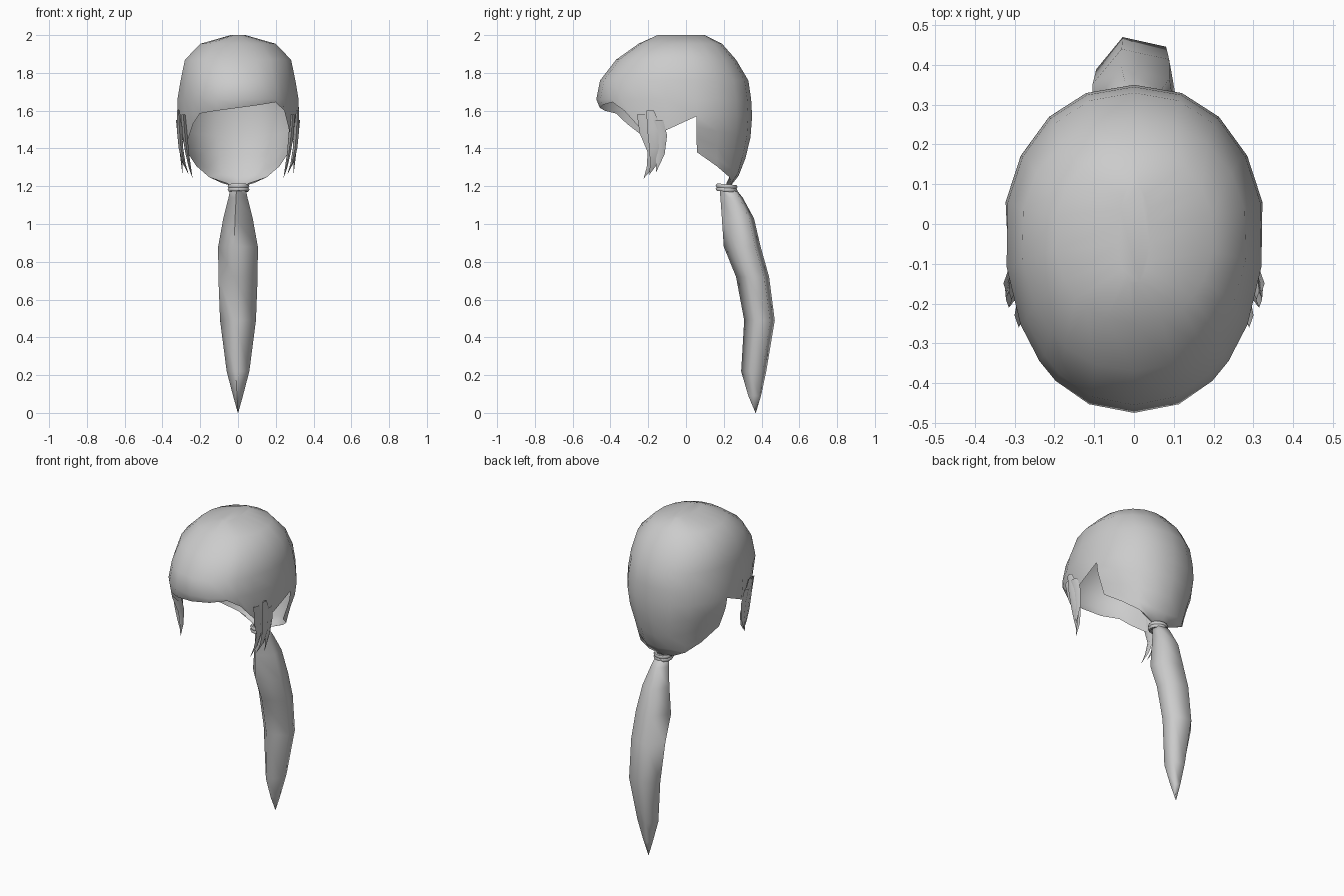
import bpy, bmesh, math

if "Cube" in bpy.data.objects:
    bpy.data.objects.remove(bpy.data.objects["Cube"])

grey = bpy.data.materials.new("hair grey")
grey.diffuse_color = (0.6, 0.6, 0.6, 1)
grey.use_nodes = True
grey.node_tree.nodes["Principled BSDF"].inputs["Base Color"].default_value = grey.diffuse_color


def finish(name, bm, angle=60):
    mesh = bpy.data.meshes.new(name)
    bm.to_mesh(mesh)
    bm.free()
    ob = bpy.data.objects.new(name, mesh)
    bpy.context.collection.objects.link(ob)
    mesh.materials.append(grey)
    bpy.ops.object.select_all(action='DESELECT')
    ob.select_set(True)
    bpy.context.view_layer.objects.active = ob
    bpy.ops.object.shade_smooth_by_angle(angle=math.radians(angle))
    return ob


def sample(table, key):
    """Linear interpolation in rows sorted by their first value."""
    if key <= table[0][0]:
        return table[0][1:]
    for a, b in zip(table, table[1:]):
        if key <= b[0]:
            t = (key - a[0]) / (b[0] - a[0])
            return [p + (q - p) * t for p, q in zip(a[1:], b[1:])]
    return table[-1][1:]


# head outline: height, half width, front y, back y, y of widest point
OUTLINE = [
    (1.20, 0.22, 0.10, 0.235, 0.17), (1.27, 0.245, -0.2, 0.29, 0.02),
    (1.38, 0.275, -0.35, 0.325, -0.02), (1.50, 0.32, -0.42, 0.35, -0.03),
    (1.60, 0.335, -0.45, 0.35, -0.03), (1.66, 0.325, -0.475, 0.345, -0.03),
    (1.76, 0.308, -0.455, 0.33, -0.03), (1.87, 0.285, -0.37, 0.265, -0.03),
    (1.955, 0.20, -0.25, 0.19, -0.03), (2.00, 0.04, -0.15, 0.10, -0.03)]

# fringe and side hem: angle from the front, height
HEM = [(-103, 1.57), (-80, 1.50), (-60, 1.45), (-45, 1.53), (-35, 1.585), (0, 1.615),
       (35, 1.645), (45, 1.60), (60, 1.48), (80, 1.50), (103, 1.57)]
# nape hem: angle from the back, height
NAPE = [(0, 1.20), (25, 1.22), (50, 1.275), (77, 1.38)]


def head_point(deg, z):
    w, front, back, mid = sample(OUTLINE, z)
    s, c = math.sin(math.radians(deg)), math.cos(math.radians(deg))
    x = w * math.copysign(abs(s) ** 0.9, s)
    y = mid + (front - mid) * c if c > 0 else mid + (back - mid) * -c
    return x, y, z


# hair cap: crown to hem, then the nape continues downward at the back
bm = bmesh.new()
angles = [-103, -80, -60, -45, -35, -18, 0, 18, 35, 45, 60, 80, 103,
          122, 142, 161, 180, 199, 218, 238]
LEVELS = [2.0, 1.955, 1.87, 1.76, 1.66]
columns = []
for a in angles:
    hem = sample(HEM, a)[0] if a <= 103 else 1.57
    columns.append([bm.verts.new(head_point(a, z)) for z in LEVELS + [hem]])
n = len(angles)
for i in range(n):
    p, q = columns[i], columns[(i + 1) % n]
    for j in range(len(p) - 1):
        bm.faces.new((p[j], p[j + 1], q[j + 1], q[j]))
bm.faces.new([c[0] for c in columns])
nape = []
for i in list(range(12, n)) + [0]:
    a = angles[i] if i else 257
    low = sample(NAPE, abs(a - 180))[0]
    steps = [1.57 + (low - 1.57) * t for t in (0.3, 0.6, 0.85, 1)]
    nape.append([columns[i][-1]] + [bm.verts.new(head_point(a, z)) for z in steps])
for p, q in zip(nape, nape[1:]):
    for j in range(len(p) - 1):
        bm.faces.new((p[j], p[j + 1], q[j + 1], q[j]))
# gathered hair turned in from the nape hem to the tie
knot = bm.verts.new((0, 0.205, 1.195))
for p, q in zip(nape[2:-2], nape[3:-2]):
    bm.faces.new((p[-1], knot, q[-1]))
bmesh.ops.recalc_face_normals(bm, faces=bm.faces)
finish("hair_cap", bm)


def strand(name, path, side):
    """Flat tapered lock: rows of x, y, z, half depth; thin across x."""
    bm = bmesh.new()
    rings = []
    for x, y, z, d in path:
        t = d * 0.35
        rings.append([bm.verts.new((side * (x + u * t), y + v * d, z))
                      for u, v in ((1, 0), (0, 1), (-1, 0), (0, -1))])
    for p, q in zip(rings, rings[1:]):
        for k in range(4):
            bm.faces.new((p[k], p[(k + 1) % 4], q[(k + 1) % 4], q[k]))
    bmesh.ops.remove_doubles(bm, verts=bm.verts, dist=0.0005)
    bmesh.ops.recalc_face_normals(bm, faces=bm.faces)
    finish(name, bm)


# pointed locks in front of each ear
for side, label in ((1, "right"), (-1, "left")):
    strand(label + "_front_lock", [(0.29, -0.23, 1.58, 0.03), (0.282, -0.205, 1.48, 0.04),
           (0.27, -0.175, 1.38, 0.028), (0.255, -0.19, 1.30, 0.018), (0.24, -0.225, 1.24, 0)], side)
    strand(label + "_middle_lock", [(0.315, -0.19, 1.60, 0.02), (0.31, -0.165, 1.50, 0.04),
           (0.302, -0.16, 1.40, 0.034), (0.285, -0.17, 1.32, 0.02), (0.26, -0.195, 1.26, 0)], side)
    strand(label + "_rear_lock", [(0.318, -0.15, 1.55, 0.03), (0.31, -0.13, 1.47, 0.03),
           (0.30, -0.135, 1.37, 0.022), (0.295, -0.16, 1.27, 0)], side)

# hair tie: two stacked bands
for name, z in (("upper_tie_band", 1.2), ("lower_tie_band", 1.182)):
    bpy.ops.mesh.primitive_torus_add(major_segments=12, minor_segments=6, major_radius=0.046,
                                     minor_radius=0.012, location=(0.003, 0.215, z),
                                     rotation=(math.radians(-5), 0, 0))
    tie = bpy.context.object
    tie.name = name
    tie.data.materials.append(grey)
    bpy.ops.object.shade_smooth_by_angle(angle=math.radians(60))

# ponytail: height, half width, front y, back y
TAIL = [(1.19, 0.04, 0.178, 0.26), (1.14, 0.05, 0.182, 0.30), (1.03, 0.078, 0.19, 0.36),
        (0.88, 0.105, 0.20, 0.395), (0.72, 0.104, 0.265, 0.44), (0.49, 0.095, 0.308, 0.47),
        (0.22, 0.06, 0.292, 0.425), (0.09, 0.026, 0.33, 0.397), (0.0, 0.001, 0.368, 0.37)]
SECTION = [(-0.2, 0), (1, 0.35), (0.85, 0.85), (-0.3, 1), (-1, 0.5)]
bm = bmesh.new()
rings = [[bm.verts.new((u * w, f + v * (b - f), z)) for u, v in SECTION]
         for z, w, f, b in TAIL]
for p, q in zip(rings, rings[1:]):
    for k in range(5):
        bm.faces.new((p[k], p[(k + 1) % 5], q[(k + 1) % 5], q[k]))
bm.faces.new(rings[0])
bm.faces.new(rings[-1])
bmesh.ops.recalc_face_normals(bm, faces=bm.faces)
finish("ponytail", bm, 80)
